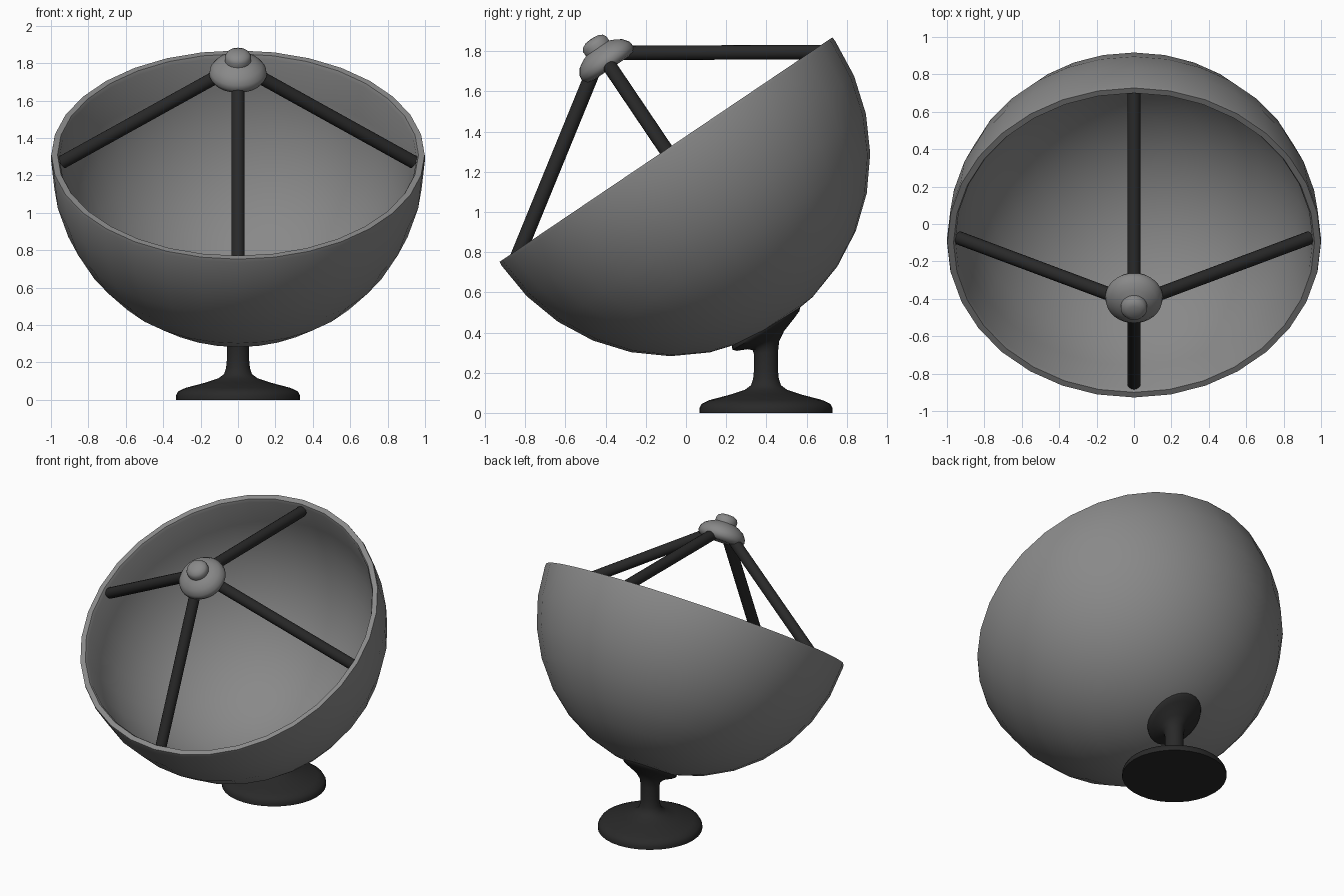
import bpy, bmesh
from math import sin, cos, pi, radians
from mathutils import Matrix, Vector

if "Cube" in bpy.data.objects:
    bpy.data.objects.remove(bpy.data.objects["Cube"])


def material(name, v):
    m = bpy.data.materials.new(name)
    m.diffuse_color = (v, v, v, 1)
    m.use_nodes = True
    m.node_tree.nodes["Principled BSDF"].inputs["Base Color"].default_value = m.diffuse_color
    return m


dark = material("dark_metal", 0.022)
grey = material("grey_metal", 0.25)

TILT = radians(34)
# Dish frame: origin at the rim centre, local z along the dish axis
DISH = Matrix.Translation((0, -0.10, 1.31)) @ Matrix.Rotation(TILT, 4, 'X')


def lathe(name, profile, segs=32, matrix=Matrix(), mat=None, angle=35):
    """Revolve (radius, height, shear) points; shear slants a ring along y."""
    bm = bmesh.new()
    rings = []
    for p in profile:
        r, z, k = p if len(p) == 3 else (*p, 0)
        ring = []
        for i in range(segs):
            x, y = r * cos(2 * pi * i / segs), r * sin(2 * pi * i / segs)
            ring.append(bm.verts.new((x, y, z + k * y)))
        rings.append(ring)
    for a, b in zip(rings, rings[1:]):
        for i in range(segs):
            j = (i + 1) % segs
            bm.faces.new((a[i], a[j], b[j], b[i]))
    bmesh.ops.remove_doubles(bm, verts=bm.verts, dist=1e-5)
    bmesh.ops.dissolve_degenerate(bm, edges=bm.edges, dist=1e-6)
    bmesh.ops.recalc_face_normals(bm, faces=bm.faces)
    bm.transform(matrix)
    me = bpy.data.meshes.new(name)
    bm.to_mesh(me)
    bm.free()
    ob = bpy.data.objects.new(name, me)
    bpy.context.collection.objects.link(ob)
    if mat:
        me.materials.append(mat)
    bpy.ops.object.select_all(action='DESELECT')
    ob.select_set(True)
    bpy.context.view_layer.objects.active = ob
    bpy.ops.object.shade_smooth_by_angle(angle=radians(angle))
    return ob


def strut(name, a, b, radius):
    d = b - a
    m = Matrix.Translation(a) @ d.to_track_quat('Z', 'Y').to_matrix().to_4x4()
    h = d.length
    lathe(name, [(0, 0), (radius, 0), (radius, h), (0, h)], 16, m, dark)


# Dish: hollow hemisphere with a flat rim and a small inner lip
steps = [pi / 2 * i / 8 for i in range(9)]
outer = [(1.001 * sin(t), -0.02 - 1.016 * cos(t)) for t in steps]
inner = [(0.955 * sin(t), -0.02 - 0.972 * cos(t)) for t in reversed(steps)]
lathe("dish", outer + [(0.998, 0), (0.965, 0)] + inner, 32, DISH, grey)

# Receiver head: domed disc with a small knob
lathe("receiver_head", [
    (0, 0.488), (0.11, 0.488), (0.14, 0.495), (0.154, 0.52), (0.15, 0.547),
    (0.128, 0.577), (0.095, 0.597), (0.07, 0.608), (0.07, 0.632),
    (0.06, 0.65), (0.035, 0.662), (0, 0.665)], 32, DISH, grey, angle=50)

# Four struts from the receiver to the inside of the rim
for i, side in enumerate(("right", "back", "left", "front")):
    d = Vector((cos(i * pi / 2), sin(i * pi / 2), 0))
    top = DISH @ (d * 0.06 + Vector((0, 0, 0.54)))
    foot = DISH @ (d * 0.94 + Vector((0, 0, -0.048)))
    strut(side + "_strut", top, foot, 0.036)

# Pedestal: round foot, post, and slanted pad under the dish
lathe("pedestal", [
    (0, 0), (0.332, 0), (0.332, 0.022), (0.32, 0.045), (0.28, 0.064),
    (0.17, 0.093), (0.105, 0.115), (0.075, 0.137), (0.064, 0.17),
    (0.06, 0.21), (0.06, 0.30, 0.1), (0.066, 0.335, 0.35),
    (0.09, 0.362, 0.5), (0.145, 0.393, 0.58), (0.166, 0.41, 0.58),
    (0.17, 0.425, 0.58), (0.165, 0.445, 0.58), (0, 0.445, 0.58)],
    32, Matrix.Translation((0, 0.398, 0)), dark, angle=50)
